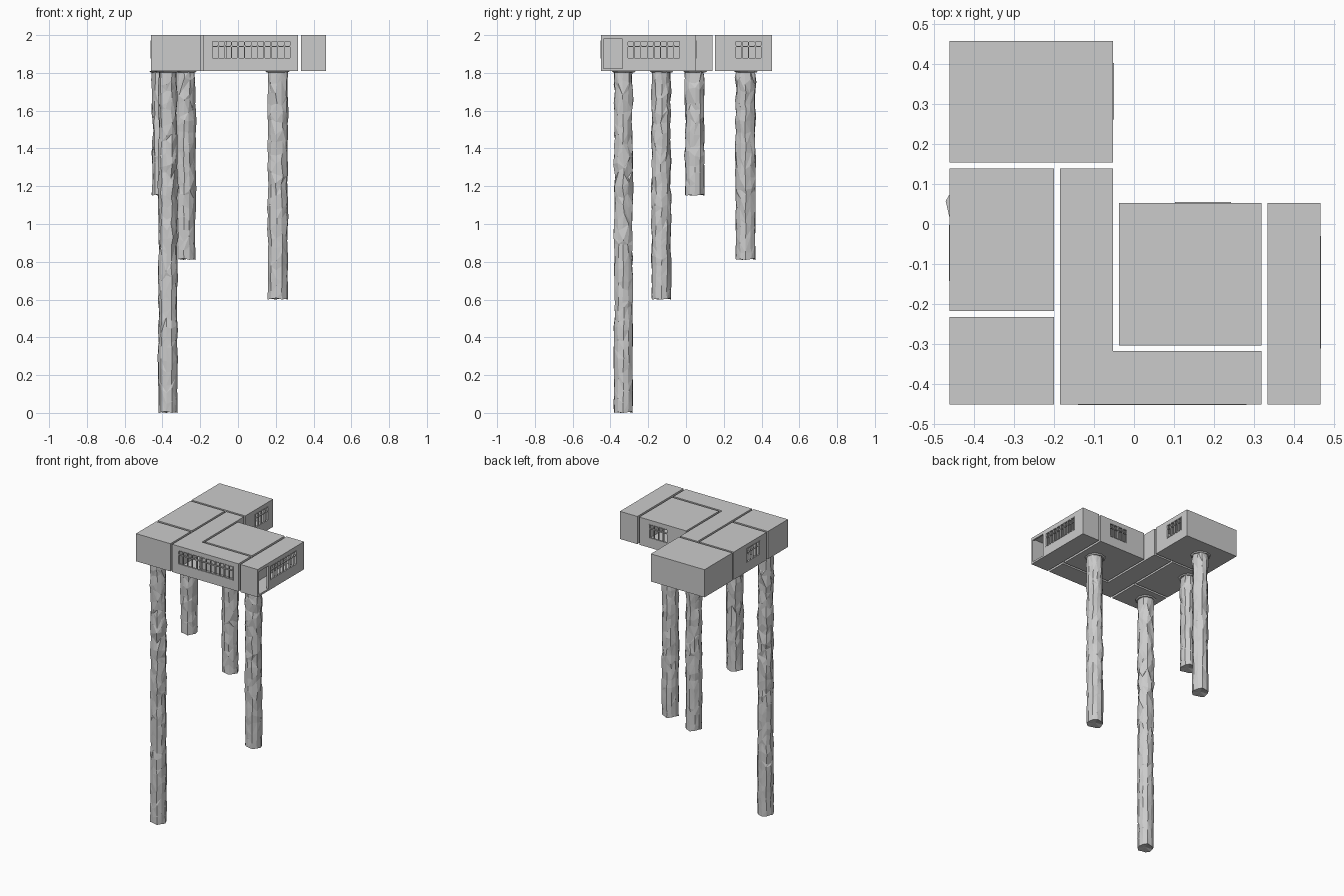
import bpy, bmesh, math, random
from mathutils import Matrix, Vector

if "Cube" in bpy.data.objects:
    bpy.data.objects.remove(bpy.data.objects["Cube"])

random.seed(7)
Z0, Z1 = 1.81, 2.0
WALL = 0.012


def finish(bm, name):
    bmesh.ops.recalc_face_normals(bm, faces=bm.faces)
    me = bpy.data.meshes.new(name)
    bm.to_mesh(me)
    bm.free()
    ob = bpy.data.objects.new(name, me)
    bpy.context.collection.objects.link(ob)
    return ob


def add_box(bm, lo, hi):
    lo, hi = Vector(lo), Vector(hi)
    m = Matrix.Translation((lo + hi) / 2) @ Matrix.Diagonal((hi - lo).to_4d())
    bmesh.ops.create_cube(bm, size=1, matrix=m)


def rect(x0, y0, x1, y1):
    return [(x0, y0), (x1, y0), (x1, y1), (x0, y1)]


def room(name, outline):
    """Hollow flat-roofed room extruded from a plan outline."""
    bm = bmesh.new()
    f = bm.faces.new([bm.verts.new((x, y, Z0)) for x, y in outline])
    new = bmesh.ops.extrude_face_region(bm, geom=[f])['geom']
    for v in new:
        if isinstance(v, bmesh.types.BMVert):
            v.co.z = Z1
    ob = finish(bm, name)
    s = ob.modifiers.new("walls", 'SOLIDIFY')
    s.thickness, s.offset, s.use_even_offset = WALL, -1, True
    return ob


def cut(ob, lo, hi):
    bm = bmesh.new()
    add_box(bm, lo, hi)
    c = finish(bm, ob.name + "_cutter")
    c.hide_render = True
    c.display_type = 'WIRE'
    b = ob.modifiers.new("opening", 'BOOLEAN')
    b.operation, b.object, b.solver = 'DIFFERENCE', c, 'EXACT'


def window(ob, name, x, y, angle, units):
    """Window band of 4-pane units centred at x, y; local -y faces out."""
    w = 0.14 * units
    ca, sa = round(math.cos(angle)), round(math.sin(angle))

    def place(lx, ly):
        return x + lx * ca - ly * sa, y + lx * sa + ly * ca

    def span(lx0, lx1, ly0, ly1, z0, z1):
        a, b = place(lx0, ly0), place(lx1, ly1)
        return ((min(a[0], b[0]), min(a[1], b[1]), z0),
                (max(a[0], b[0]), max(a[1], b[1]), z1))

    cut(ob, *span(-w/2, w/2, -0.01, WALL + 0.004, 1.876, 1.970))
    bm = bmesh.new()
    d0, d1 = -0.002, 0.010
    for z0, z1 in ((1.875, 1.879), (1.938, 1.943), (1.967, 1.971)):
        add_box(bm, *span(-w/2, w/2, d0, d1, z0, z1))
    for i in range(4 * units + 1):
        h = 0.004 if i % 4 == 0 else 0.002
        c = -w/2 + i * 0.035
        add_box(bm, *span(max(c - h, -w/2), min(c + h, w/2), d0, d1, 1.875, 1.971))
    # Corner fillets of the small upper panes
    for i in range(4 * units):
        for sx in (-1, 1):
            for z, sz in ((1.943, 1), (1.967, -1)):
                cx = -w/2 + (i + 0.5) * 0.035 + sx * 0.0155
                tri = [(cx, z), (cx - sx * 0.005, z), (cx, z + sz * 0.005)]
                bm.faces.new([bm.verts.new((*place(a, 0.0), b)) for a, b in tri])
    finish(bm, name)


def pillar(name, x, y, bottom, r=0.053, sides=11):
    """Rough-hewn rock column with a thin uneven collar under the floor."""
    bm = bmesh.new()
    n = max(8, round((Z0 - bottom) / 0.055))
    step = (Z0 - bottom) / n
    lobes = [random.uniform(0.90, 1.06) for _ in range(sides)]
    rings = []
    for k in range(n + 1):
        swell = random.uniform(0.95, 1.05)
        calm = min(1, 0.35 + 1.2 * k / n)     # smoother near the broken foot
        ring = []
        for i in range(sides):
            a = math.tau * i / sides + random.uniform(-.1, .1) * calm
            rr = r * (1 + (lobes[i] * swell - 1 + random.uniform(-.09, .09)) * calm)
            z = bottom + k * step
            if 0 < k < n:
                z += random.uniform(-.4, .4) * step
            elif k == 0:
                z += 0.008 * (i % 3) / 2
            ring.append(bm.verts.new((x + rr * math.cos(a), y + rr * math.sin(a), z)))
        rings.append(ring)
    for lo, hi in zip(rings, rings[1:]):
        for i in range(sides):
            j = (i + 1) % sides
            a, b, c, d = lo[i], lo[j], hi[j], hi[i]
            if random.random() < 0.5:
                bm.faces.new((a, b, c)); bm.faces.new((a, c, d))
            else:
                bm.faces.new((a, b, d)); bm.faces.new((b, c, d))
    for ring, dz in ((rings[0], 0.012), (rings[-1], 0.0)):
        mid = bm.verts.new((x, y, ring[0].co.z + dz))
        for i in range(sides):
            bm.faces.new((ring[i], ring[(i + 1) % sides], mid))
    finish(bm, name)
    # Collar where the rock meets the floor
    bm = bmesh.new()
    bmesh.ops.create_cone(bm, cap_ends=True, segments=9, radius1=0.056, radius2=0.066,
                          depth=0.008, matrix=Matrix.Translation((x, y, Z0 - 0.003)))
    for v in bm.verts:
        v.co.x += random.uniform(-.004, .004)
        v.co.y += random.uniform(-.004, .004)
    finish(bm, name + "_collar")


# Rooms
back_room = room("back_room", rect(-0.46, 0.153, -0.052, 0.456))
left_room = room("left_room", rect(-0.46, -0.217, -0.199, 0.139))
corner_room = room("corner_room", rect(-0.46, -0.45, -0.199, -0.232))
corridor = room("corridor", [(-0.185, -0.45), (0.318, -0.45), (0.318, -0.317),
                             (-0.052, -0.317), (-0.052, 0.139), (-0.185, 0.139)])
main_room = room("main_room", rect(-0.038, -0.303, 0.318, 0.053))
entrance = room("entrance_room", rect(0.333, -0.45, 0.465, 0.053))

# Doorway and window bands
cut(entrance, (0.445, -0.438, 1.823), (0.49, -0.335, 1.98))
Q = math.pi / 2
window(corridor, "front_window", 0.07, -0.45, 0, 3)
window(entrance, "right_window", 0.465, -0.17, Q, 2)
window(back_room, "back_room_window", -0.052, 0.331, Q, 1)
window(main_room, "main_room_window", 0.172, 0.053, 2 * Q, 1)
window(left_room, "left_window", -0.46, -0.072, -Q, 1)

# Rock pillars of differing length
pillar("front_pillar", -0.372, -0.332, 0.0)
pillar("right_pillar", 0.21, -0.13, 0.6)
pillar("left_pillar", -0.405, 0.047, 1.15)
pillar("back_pillar", -0.28, 0.315, 0.81)
